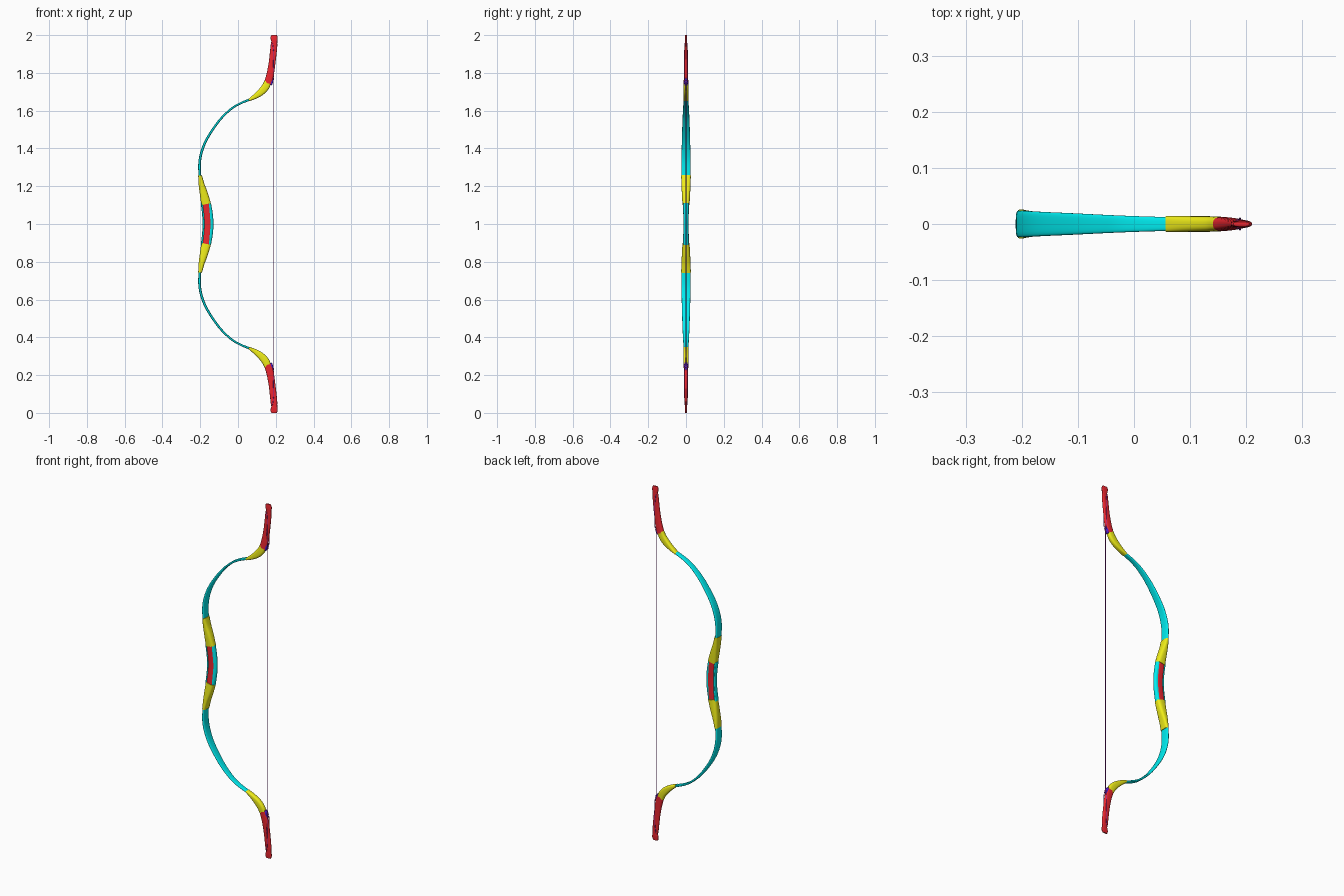
import bpy, bmesh, math
from mathutils import Vector

if "Cube" in bpy.data.objects:
    bpy.data.objects.remove(bpy.data.objects["Cube"])


def mat(name, rgb):
    m = bpy.data.materials.new(name)
    m.diffuse_color = (*rgb, 1)
    m.use_nodes = True
    m.node_tree.nodes["Principled BSDF"].inputs["Base Color"].default_value = m.diffuse_color
    return m


CYAN = mat("cyan", (0.0, 0.85, 0.88))
YELLOW = mat("yellow", (0.88, 0.86, 0.01))
RED = mat("red", (0.85, 0.02, 0.03))
BLUE = mat("blue", (0.08, 0.01, 0.6))
PURPLE = mat("purple", (0.3, 0.02, 0.35))


def spline(pts, steps):
    """Catmull-Rom through stations of any dimension."""
    p = [Vector(q) for q in pts]
    p = [2 * p[0] - p[1]] + p + [2 * p[-1] - p[-2]]
    out = []
    for i in range(1, len(p) - 2):
        a, b, c, d = p[i - 1:i + 3]
        for s in range(steps):
            t = s / steps
            out.append(0.5 * (2 * b + (c - a) * t + (2 * a - 5 * b + 4 * c - d) * t * t
                              + (3 * b - a - 3 * c + d) * t ** 3))
    return out + [p[-2]]


def loft(bm, stations, power, steps=6, sides=24, flip=False):
    """Stations are (x, z, thickness, half width); rounded section across the path."""
    st = spline(stations, steps)
    rings = []
    for i, (x, z, th, hw) in enumerate(st):
        a, b = st[max(i - 1, 0)], st[min(i + 1, len(st) - 1)]
        t = Vector((b[0] - a[0], b[1] - a[1])).normalized()
        ring = []
        for k in range(sides):
            ang = 2 * math.pi * (k + 0.5) / sides
            c, s = math.cos(ang), math.sin(ang)
            u = math.copysign(abs(c) ** (2 / power), c) * th / 2
            v = math.copysign(abs(s) ** (2 / power), s) * hw
            zz = z - t.x * u
            ring.append(bm.verts.new((x + t.y * u, v, 2 - zz if flip else zz)))
        rings.append(ring)
    for r, q in zip(rings, rings[1:]):
        for k in range(sides):
            n = (k + 1) % sides
            bm.faces.new((r[k], r[n], q[n], q[k]))
    bm.faces.new(rings[0])
    bm.faces.new(rings[-1])


def part(name, stations, material, power=3, mirror=True):
    bm = bmesh.new()
    for flip in ((False, True) if mirror else (False,)):
        loft(bm, stations, power, flip=flip)
    bmesh.ops.recalc_face_normals(bm, faces=bm.faces)
    me = bpy.data.meshes.new(name)
    bm.to_mesh(me)
    bm.free()
    ob = bpy.data.objects.new(name, me)
    bpy.context.collection.objects.link(ob)
    me.materials.append(material)
    bpy.context.view_layer.objects.active = ob
    ob.select_set(True)
    bpy.ops.object.shade_smooth_by_angle(angle=math.radians(40))
    ob.select_set(False)


def symmetric(half):
    """Extend stations from z = 1 upward to the lower half too."""
    return [(x, 2 - z, t, w) for x, z, t, w in reversed(half[1:])] + half


# Grip: thin back strip, side core and rounded belly
part("grip_back", symmetric([(-0.182, 1.0, 0.012, 0.012), (-0.184, 1.05, 0.012, 0.013),
                             (-0.191, 1.11, 0.012, 0.015)]), CYAN, 3, False)
part("grip_core", symmetric([(-0.161, 1.0, 0.036, 0.0135), (-0.164, 1.05, 0.036, 0.0145),
                             (-0.170, 1.11, 0.038, 0.0165)]), RED, 5, False)
part("grip_belly", symmetric([(-0.147, 1.0, 0.034, 0.012), (-0.149, 1.05, 0.032, 0.013),
                              (-0.158, 1.11, 0.030, 0.015)]), CYAN, 2.3, False)

# Flared wraps either side of the grip
part("handle_wrap", [(-0.169, 1.105, 0.052, 0.019), (-0.181, 1.16, 0.043, 0.022),
                     (-0.193, 1.21, 0.031, 0.024), (-0.201, 1.257, 0.020, 0.026)], YELLOW, 3)

# Bending limbs
part("limb", [(-0.197, 1.22, 0.013, 0.023), (-0.203, 1.27, 0.014, 0.024),
              (-0.200, 1.35, 0.014, 0.024), (-0.170, 1.44, 0.013, 0.022),
              (-0.105, 1.54, 0.012, 0.019), (-0.045, 1.602, 0.011, 0.016),
              (0.005, 1.635, 0.011, 0.014), (0.070, 1.662, 0.012, 0.012)], CYAN, 3.5)

# Knees joining the limbs to the stiff tips
part("knee", [(0.058, 1.656, 0.013, 0.014), (0.090, 1.675, 0.026, 0.014),
              (0.122, 1.699, 0.037, 0.014), (0.145, 1.725, 0.040, 0.0135),
              (0.158, 1.752, 0.038, 0.012)], YELLOW, 3)

# Stiff tips with a shallow nock dip
part("tip", [(0.158, 1.745, 0.042, 0.0125), (0.170, 1.79, 0.039, 0.011),
             (0.180, 1.85, 0.036, 0.009), (0.187, 1.91, 0.036, 0.0075),
             (0.191, 1.95, 0.035, 0.0065), (0.193, 1.963, 0.030, 0.006),
             (0.192, 1.975, 0.036, 0.006), (0.191, 1.99, 0.037, 0.005),
             (0.191, 2.0, 0.028, 0.004)], RED, 3)

# String bridges
part("string_bridge", [(0.172, 1.735, 0.012, 0.008), (0.176, 1.75, 0.018, 0.010),
                       (0.182, 1.772, 0.010, 0.007)], BLUE, 2.5)


# Bow string, with loops along the tips up to the nocks
cu = bpy.data.curves.new("bow_string", "CURVE")
cu.dimensions = "3D"
cu.bevel_depth = 0.0018
cu.bevel_resolution = 2
cu.use_fill_caps = True
paths = [[(0.186, 0, 0.25), (0.186, 0, 1.75)]]
for f in (1, -1):
    side = [(0.186, 0.002, 1.745), (0.189, 0.0095, 1.78), (0.188, 0.0092, 1.85),
            (0.189, 0.0078, 1.91), (0.184, 0.007, 1.955), (0.177, 0.0, 1.963)]
    loop = side + [(x, -y, z) for x, y, z in reversed(side[:-1])]
    paths.append([(x, y, 1 + f * (z - 1)) for x, y, z in loop])
for path in paths:
    s = cu.splines.new("POLY")
    s.points.add(len(path) - 1)
    for p, co in zip(s.points, path):
        p.co = (*co, 1)
cu.materials.append(PURPLE)
bpy.context.collection.objects.link(bpy.data.objects.new("bow_string", cu))
